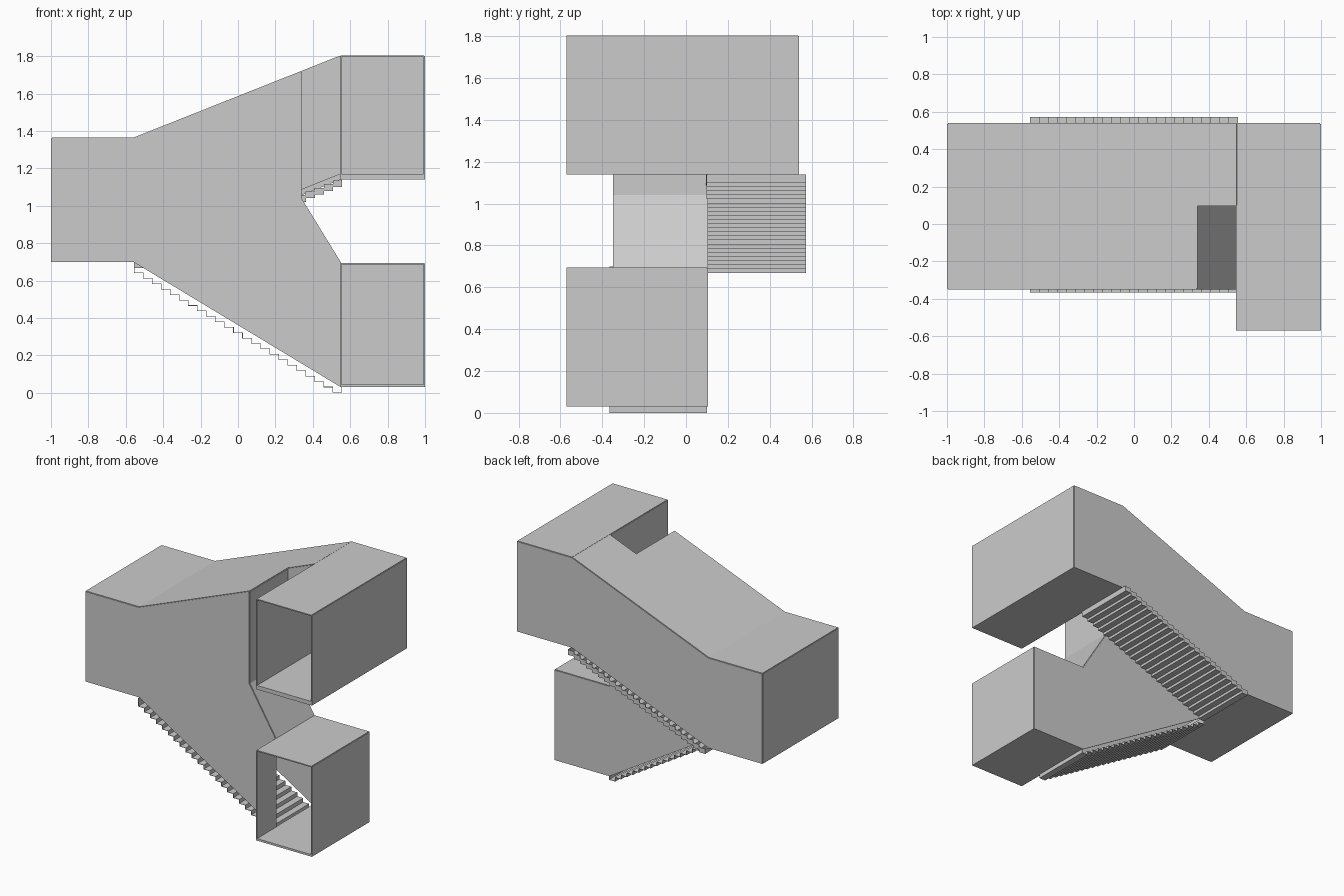
import bpy, bmesh

cube = bpy.data.objects.get("Cube")
if cube:
    bpy.data.objects.remove(cube, do_unlink=True)

grey = bpy.data.materials.new("plain_grey")
grey.use_nodes = True
grey.diffuse_color = (0.6, 0.6, 0.6, 1)
grey.node_tree.nodes["Principled BSDF"].inputs["Base Color"].default_value = (0.6, 0.6, 0.6, 1)

# Key planes of the stairwell
LEFT, RIGHT = -0.995, 0.995          # outer ends
FOOT, HEAD, NOTCH = -0.56, 0.55, 0.335  # flight ends and notch
FRONT, INNER, SIDE, BACK = -0.57, 0.10, -0.345, 0.535
LOW, MID, TOP, TALL = 0.03, 0.70, 1.14, 0.66
NOTCH_ROOF = 1.715
NOTCH_SILL = 1.04


def sheet(name, faces, thick=0.008):
    """Thin panels from lists of corner points."""
    bm = bmesh.new()
    for pts in faces:
        bm.faces.new([bm.verts.new(p) for p in pts])
    bmesh.ops.remove_doubles(bm, verts=bm.verts, dist=0.0005)
    mesh = bpy.data.meshes.new(name)
    bm.to_mesh(mesh)
    bm.free()
    mesh.materials.append(grey)
    obj = bpy.data.objects.new(name, mesh)
    bpy.context.collection.objects.link(obj)
    mod = obj.modifiers.new("thickness", "SOLIDIFY")
    mod.thickness = thick
    mod.offset = 0
    return obj


def wall(name, y, outline):
    return sheet(name, [[(x, y, z) for x, z in outline]])


def strip(name, path, y0, y1, thick=0.008):
    faces = [[(a[0], y0, a[1]), (b[0], y0, b[1]), (b[0], y1, b[1]), (a[0], y1, a[1])]
             for a, b in zip(path, path[1:])]
    return sheet(name, faces, thick)


def floor(name, x0, x1, z, y0, y1, thick):
    return strip(name, [(x0, z + thick / 2), (x1, z + thick / 2)], y0, y1, thick)


def upright(name, x, z0, z1, y0, y1):
    return strip(name, [(x, z0), (x, z1)], y0, y1)


def saw(x0, x1, z0, z1, steps):
    """Zigzag of treads and risers climbing from z0 to z1."""
    pts = []
    for k in range(steps):
        z = z0 + (z1 - z0) * k / steps
        pts += [(x0 + (x1 - x0) * k / steps, z), (x0 + (x1 - x0) * (k + 1) / steps, z)]
    return pts


# Long side walls
wall("back_wall", BACK, [(LEFT, MID), (FOOT, MID), (HEAD, TOP), (RIGHT, TOP),
                         (RIGHT, TOP + TALL), (HEAD, TOP + TALL),
                         (FOOT, MID + TALL), (LEFT, MID + TALL)])
wall("front_wall", SIDE, [(LEFT, MID), (FOOT, MID), (HEAD, LOW), (HEAD, LOW + TALL),
                          (NOTCH, NOTCH_SILL), (NOTCH, NOTCH_ROOF),
                          (FOOT, MID + TALL), (LEFT, MID + TALL)])
wall("dividing_wall", INNER, [(FOOT, MID), (HEAD, LOW), (RIGHT, LOW), (RIGHT, LOW + TALL),
                              (HEAD, LOW + TALL), (NOTCH, NOTCH_SILL)])
wall("upper_flight_wall", INNER, [(FOOT, MID + 0.03), (HEAD, TOP + 0.03),
                                  (HEAD, TOP + TALL), (FOOT, MID + TALL)])

# Roofs
strip("main_roof", [(LEFT, MID + TALL), (FOOT, MID + TALL), (NOTCH, NOTCH_ROOF)], SIDE, BACK)
strip("upper_flight_roof", [(NOTCH, NOTCH_ROOF), (HEAD, TOP + TALL)], INNER, BACK)
strip("upper_landing_roof", [(HEAD, TOP + TALL), (RIGHT, TOP + TALL)], FRONT, BACK)
strip("lower_landing_roof", [(HEAD, LOW + TALL), (RIGHT, LOW + TALL)], FRONT, INNER)

# Notch beside the upper flight
upright("notch_wall", NOTCH, NOTCH_SILL, NOTCH_ROOF, SIDE, INNER)
strip("notch_slope", [(NOTCH, NOTCH_SILL), (HEAD, LOW + TALL)], SIDE, INNER)

# Landing floors
floor("middle_floor", LEFT, FOOT, MID, SIDE, BACK, 0.03)
floor("upper_floor", HEAD, RIGHT, TOP, FRONT, BACK, 0.03)
floor("lower_floor", HEAD, RIGHT, LOW, FRONT, INNER, 0.015)

# Landing end walls, with the front ends of upper and lower landings left open
upright("middle_end_wall", LEFT, MID, MID + TALL, SIDE, BACK)
upright("upper_end_wall", RIGHT, TOP, TOP + TALL, FRONT, BACK)
upright("upper_inner_wall", HEAD, TOP, TOP + TALL, FRONT, INNER)
upright("lower_end_wall", RIGHT, LOW, LOW + TALL, FRONT, INNER)
upright("lower_inner_wall", HEAD, LOW, LOW + TALL, FRONT, SIDE)

# Lower flight: folded sheet of treads and risers
STEPS = 23
lower = [(0.555, LOW)] + saw(0.555, -0.555, 0.002, MID - 0.03, STEPS) + [(-0.555, MID)]
strip("lower_steps", lower, -0.365, INNER, 0.004)

# Upper flight: zigzag slab with closed sides
under = saw(-0.555, 0.555, 0.67, 1.12, STEPS) + [(0.555, TOP)]
under = [(-0.555, MID)] + under
strip("upper_steps", under, INNER, 0.573, 0.004)
run = 1.11 / STEPS
for name, y in (("upper_step_inner_side", INNER), ("upper_step_outer_side", 0.571)):
    faces = []
    for (xa, z), (xb, _) in zip(under[1:-1:2], under[2:-1:2]):
        faces.append([(xa, y, z), (xb, y, z), (xb, y, z + 0.035), (xa, y, z + 0.035)])
    sheet(name, faces, 0.004)
